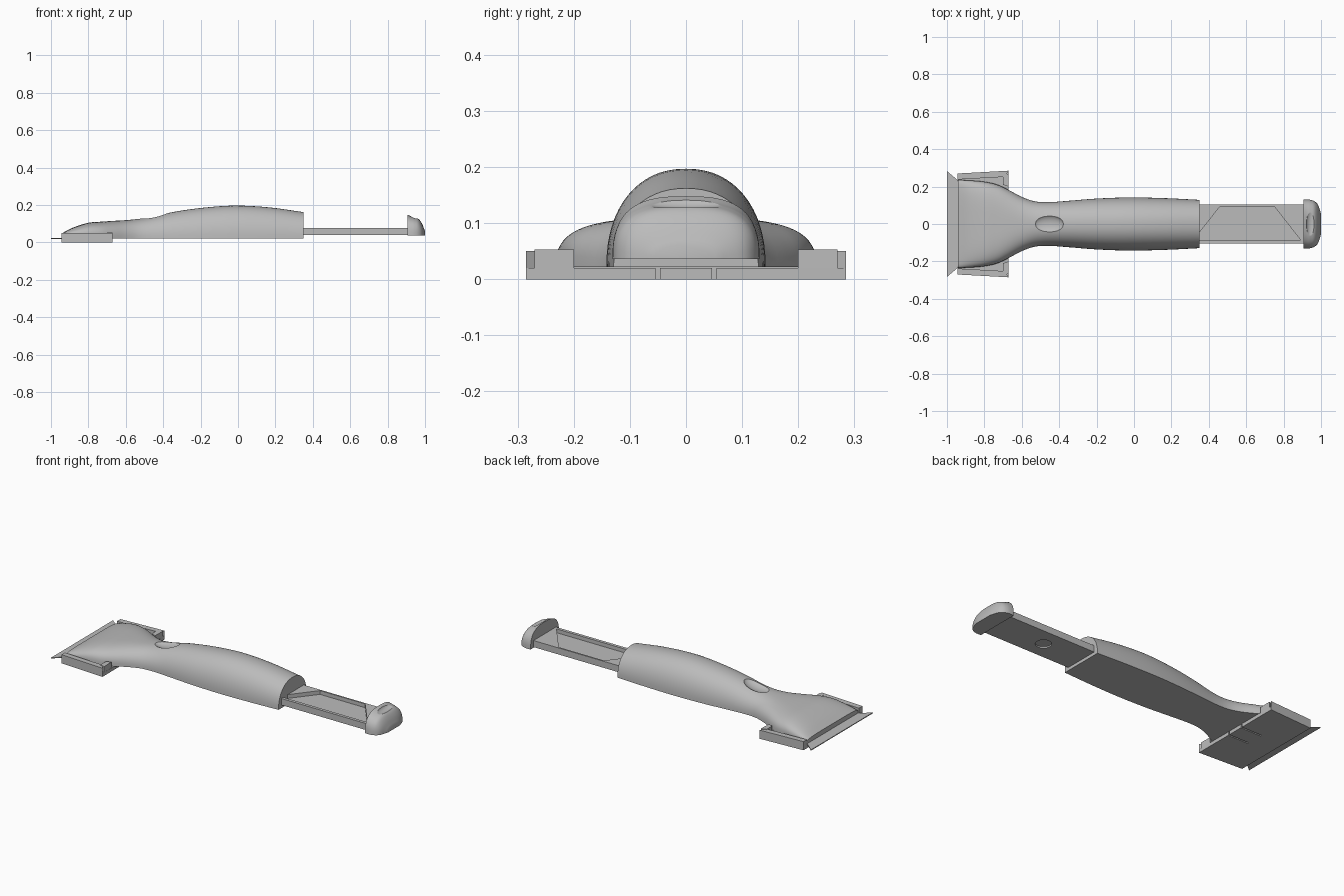
import bpy, bmesh, math
from mathutils import Vector

cube = bpy.data.objects.get("Cube")
if cube:
    bpy.data.objects.remove(cube, do_unlink=True)

grey = bpy.data.materials.new("plain grey")
grey.use_nodes = True
colour = (0.5, 0.5, 0.5, 1)
grey.diffuse_color = colour
grey.node_tree.nodes["Principled BSDF"].inputs["Base Color"].default_value = colour


def make(name, bm, smooth=False):
    bmesh.ops.recalc_face_normals(bm, faces=bm.faces)
    mesh = bpy.data.meshes.new(name)
    bm.to_mesh(mesh)
    bm.free()
    obj = bpy.data.objects.new(name, mesh)
    bpy.context.collection.objects.link(obj)
    mesh.materials.append(grey)
    if smooth:
        shade(obj)
    return obj


def shade(obj):
    bpy.ops.object.select_all(action="DESELECT")
    obj.select_set(True)
    bpy.context.view_layer.objects.active = obj
    bpy.ops.object.shade_smooth_by_angle(angle=math.radians(35))


def prism(name, outline, low, high):
    """Extrude an xy outline from low to high."""
    bm = bmesh.new()
    base = bm.faces.new([bm.verts.new((x, y, low)) for x, y in outline])
    top = bmesh.ops.extrude_face_region(bm, geom=[base])["geom"]
    verts = [v for v in top if isinstance(v, bmesh.types.BMVert)]
    bmesh.ops.translate(bm, verts=verts, vec=(0, 0, high - low))
    return make(name, bm)


def box(name, x0, x1, y0, y1, z0, z1):
    return prism(name, [(x0, y0), (x1, y0), (x1, y1), (x0, y1)], z0, z1)


def resample(stations, steps):
    """Smooth the station table with a cubic spline through its rows."""
    rows = [Vector(s) for s in stations]
    slopes = []
    for i in range(len(rows)):
        a, b = rows[max(i - 1, 0)], rows[min(i + 1, len(rows) - 1)]
        slopes.append((b - a) / (b[0] - a[0]))
    result = []
    for i in range(len(rows) - 1):
        a, b = rows[i], rows[i + 1]
        span = b[0] - a[0]
        for k in range(steps):
            t = k / steps
            h = t * t * (3 - 2 * t)
            row = a * (1 - h) + b * h
            row += slopes[i] * span * t * (1 - t) ** 2
            row -= slopes[i + 1] * span * t * t * (1 - t)
            row[0] = a[0] + span * t
            result.append(row)
    return result + [rows[-1]]


def loft(name, stations, bottom, steps=4, segments=32):
    """Skin flat-bottomed arches; rows are x, half width, top, squareness."""
    bm = bmesh.new()
    rings = []
    for x, width, top, power in resample(stations, steps):
        ring = []
        for k in range(segments + 1):
            a = math.pi * k / segments
            c, s = math.cos(a), max(math.sin(a), 0)
            y = math.copysign(abs(c) ** (2 / power), c) * width
            ring.append(bm.verts.new((x, y, bottom + (top - bottom) * s ** (2 / power))))
        rings.append(ring)
    count = segments + 1
    for a, b in zip(rings, rings[1:]):
        for k in range(count):
            n = (k + 1) % count
            bm.faces.new((a[k], a[n], b[n], b[k]))
    bm.faces.new(rings[0])
    bm.faces.new(rings[-1])
    return make(name, bm, True)


def cut(obj, cutter):
    """Subtract the cutter, apply it and remove it."""
    mod = obj.modifiers.new("cut", "BOOLEAN")
    mod.operation = "DIFFERENCE"
    mod.solver = "EXACT"
    mod.object = cutter
    bpy.context.view_layer.objects.active = obj
    bpy.ops.object.modifier_apply(modifier=mod.name)
    bpy.data.objects.remove(cutter, do_unlink=True)


def ellipsoid(name, centre, radii, tilt=0):
    bm = bmesh.new()
    bmesh.ops.create_uvsphere(bm, u_segments=40, v_segments=24, radius=1)
    obj = make(name, bm, True)
    obj.location, obj.scale, obj.rotation_euler = centre, radii, (0, tilt, 0)
    bpy.context.view_layer.update()
    return obj


# Handle flaring into a wide head
handle = loft("handle", [
    (-0.94, 0.235, 0.05, 5), (-0.88, 0.233, 0.08, 4), (-0.8, 0.226, 0.105, 3.6),
    (-0.73, 0.21, 0.111, 3.2), (-0.67, 0.182, 0.115, 2.8), (-0.6, 0.145, 0.119, 2.5),
    (-0.53, 0.121, 0.126, 2.3), (-0.45, 0.117, 0.139, 2.2), (-0.35, 0.124, 0.162, 2.2),
    (-0.2, 0.136, 0.184, 2.2), (-0.02, 0.142, 0.197, 2.2), (0.17, 0.138, 0.187, 2.2),
    (0.35, 0.129, 0.162, 2.2)], 0.022)
cut(handle, ellipsoid("thumb_cutter", (-0.455, 0, 0.15), (0.08, 0.052, 0.03), -0.18))
shade(handle)

# Sliding tray with a blade-shaped pocket and a round recess below
slide = box("slide_tray", 0.3, 0.92, -0.103, 0.103, 0.04, 0.078)
cut(slide, prism("pocket_cutter", [(0.25, -0.085), (0.89, -0.085), (0.75, 0.094),
                                   (0.46, 0.094), (0.35, -0.045), (0.25, -0.045)], 0.056, 0.1))
circle = [(0.6 + 0.042 * math.cos(math.tau * k / 32), 0.042 * math.sin(math.tau * k / 32))
          for k in range(32)]
cut(slide, prism("recess_cutter", circle, 0.02, 0.048))
# Tray stays clear of the handle interior

# Rounded pull cap with a finger dish
cap = loft("pull_cap", [
    (0.906, 0.13, 0.148, 2.8), (0.925, 0.131, 0.14, 2.8), (0.945, 0.129, 0.134, 2.8),
    (0.967, 0.12, 0.124, 2.8), (0.985, 0.1, 0.098, 2.6), (1.0, 0.055, 0.06, 2.4)], 0.036)
cut(cap, ellipsoid("dish_cutter", (0.947, 0, 0.145), (0.026, 0.095, 0.02), 0.2))
shade(cap)

# Blade clip: base plate with slits, then rails and hooks on both sides
plate = prism("clip_plate", [(-0.943, -0.27), (-0.67, -0.285), (-0.67, 0.285), (-0.943, 0.27)],
              0, 0.02)
for side in (-1, 1):
    cut(plate, box("slit_cutter", -0.8, -0.65, side * 0.05 - 0.004, side * 0.05 + 0.004, -0.1, 0.1))
    label = "left" if side > 0 else "right"
    rail = [(-0.943, 0.238), (-0.69, 0.252), (-0.67, 0.285), (-0.943, 0.27)]
    prism(label + "_rail", [(x, side * y) for x, y in rail], 0.02, 0.05)
    hook = [(-0.7, 0.21), (-0.672, 0.2), (-0.67, 0.27), (-0.7, 0.26)]
    prism(label + "_hook", [(x, side * y) for x, y in hook], 0.018, 0.053)

# Thin trapezoid blade
prism("blade", [(-1, -0.283), (-0.935, -0.228), (-0.8, -0.2), (-0.8, 0.2),
                (-0.935, 0.228), (-1, 0.283)], 0.018, 0.023)
